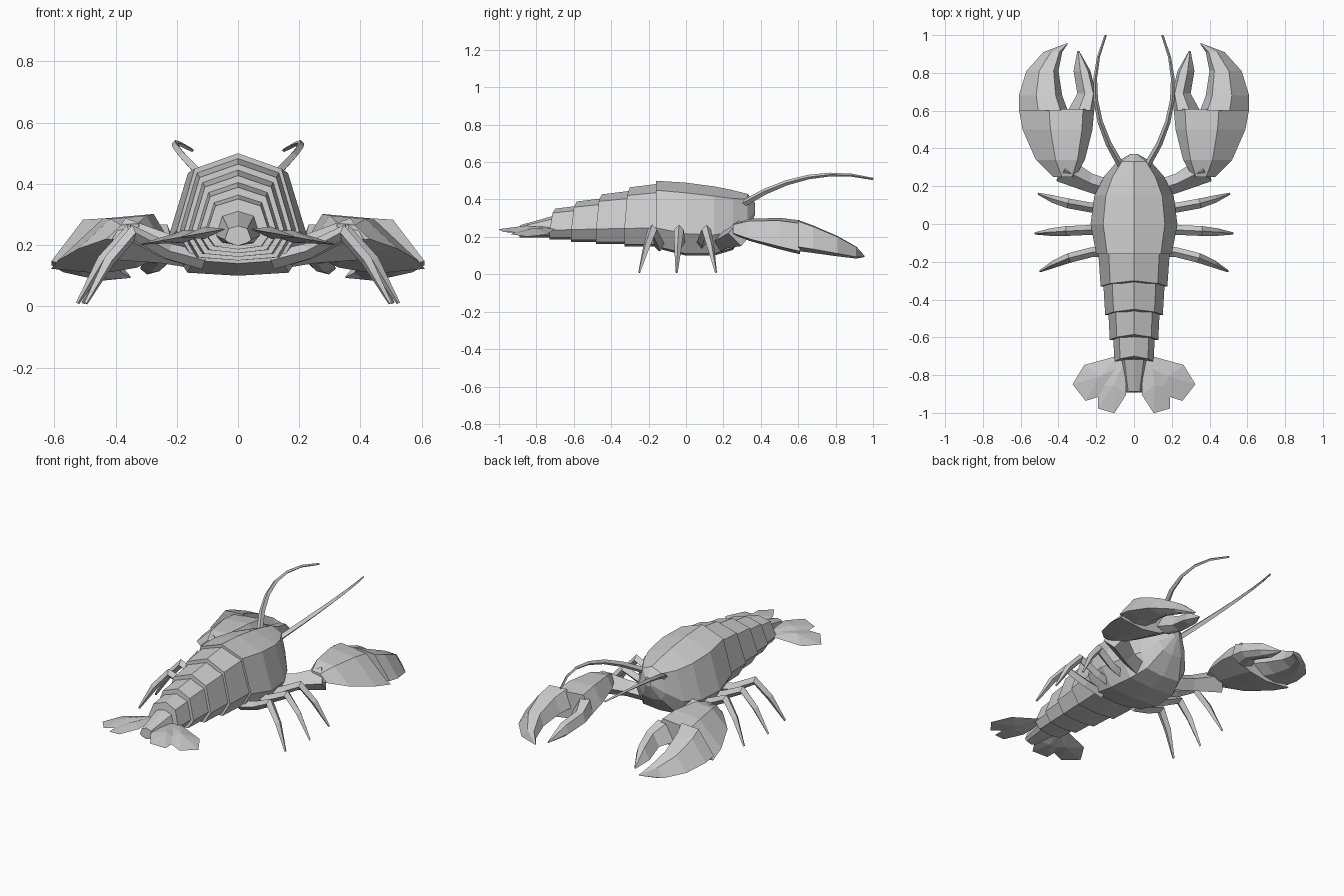
import bpy, bmesh
from math import cos, sin, radians
from mathutils import Vector

starter = bpy.data.objects.get("Cube")
if starter:
    bpy.data.objects.remove(starter)

shell = bpy.data.materials.new("shell_grey")
shell.use_nodes = True
shell.diffuse_color = (0.6, 0.6, 0.6, 1)
shader = shell.node_tree.nodes["Principled BSDF"]
shader.inputs["Base Color"].default_value = shell.diffuse_color


def finish(name, bm):
    """Turn a bmesh into a named, flat shaded object."""
    bmesh.ops.recalc_face_normals(bm, faces=bm.faces)
    mesh = bpy.data.meshes.new(name)
    bm.to_mesh(mesh)
    bm.free()
    mesh.materials.append(shell)
    part = bpy.data.objects.new(name, mesh)
    bpy.context.scene.collection.objects.link(part)


def loft(name, rings, side=1):
    """Skin a list of equal rings and cap both ends; side mirrors in x."""
    bm = bmesh.new()
    loops = [[bm.verts.new((x * side, y, z)) for x, y, z in ring] for ring in rings]
    for near, far in zip(loops, loops[1:]):
        for i in range(len(near)):
            bm.faces.new((near[i - 1], near[i], far[i], far[i - 1]))
    bm.faces.new(loops[0])
    bm.faces.new(loops[-1])
    finish(name, bm)


def body_ring(y, width, top, bottom, sweep=0):
    """Ridged body section: ridge, shoulders, flanks and belly."""
    height = top - bottom
    half = [
        (width * 0.71, y - sweep / 2, top - height * 0.14),
        (width, y - sweep, bottom + height * 0.3),
        (width * 0.72, y - sweep, bottom + 0.01),
    ]
    mirrored = [(-x, depth, z) for x, depth, z in reversed(half)]
    return [(0, y, top)] + half + [(0, y - sweep, bottom)] + mirrored


def claw_ring(y, inner, outer, plump):
    """Six-sided claw section whose rim sinks towards the tip and outwards."""
    width = outer - inner
    rim = 0.25 - 0.17 * y * y
    drop = 0.16 * width
    depth = -plump / 3

    def point(across, lift):
        return inner + width * across, y, rim - drop * across + lift * width

    return [point(0, 0), point(0.15, plump * 0.9), point(0.6, plump),
            point(1, 0), point(0.6, depth), point(0.3, depth)]


def claw_part(name, sections, plump, side):
    loft(name, [claw_ring(*section, plump) for section in sections], side)


def limb(name, path, radii, side):
    """Tapered four-sided limb along a path."""
    rings = []
    for i, (centre, radius) in enumerate(zip(path, radii)):
        ahead = path[min(i + 1, len(path) - 1)]
        behind = path[max(i - 1, 0)]
        along = (Vector(ahead) - Vector(behind)).normalized()
        across = along.cross(Vector((0, 0, 1))).normalized() * radius
        upward = across.cross(along)
        middle = Vector(centre)
        rings.append([middle + across, middle + upward, middle - across, middle - upward])
    loft(name, rings, side)


def tail_lobe(name, angle, length, breadth, side):
    """Flared blade spreading from the tail root, with a raised crest."""
    bm = bmesh.new()
    c, s = cos(radians(angle)), sin(radians(angle))

    def place(along, across, lift=0):
        along, across = along * length, across * length * breadth
        x = 0.07 + along * c + across * s
        y = -0.72 - along * s + across * c
        return bm.verts.new((x * side, y, 0.26 - 0.18 * x + lift))

    edge = [(0, 0.1), (0.6, 0.35), (1, 0.2)]
    rim = [place(a, b) for a, b in edge] + [place(a, -b) for a, b in reversed(edge)]
    crest, keel = place(0.5, 0, 0.02), place(0.5, 0, -0.02)
    for i, corner in enumerate(rim):
        bm.faces.new((rim[i - 1], corner, crest))
        bm.faces.new((corner, rim[i - 1], keel))
    finish(name, bm)


# Carapace: y, half width, top and bottom
carapace = [
    (-0.16, 0.2, 0.5, 0.14),
    (0, 0.23, 0.49, 0.1),
    (0.15, 0.21, 0.47, 0.1),
    (0.25, 0.16, 0.45, 0.13),
    (0.33, 0.09, 0.43, 0.23),
    (0.37, 0.02, 0.38, 0.32),
]
loft("carapace", [body_ring(*section) for section in carapace])

# Overlapping tail segments, each shorter, smaller and lower than the last
for n in range(5):
    telson = n == 4
    front = -0.14 - 0.16 * n + 0.009 * n * n
    rear = front - (0.25 if telson else 0.16)
    width = 0.19 - 0.026 * n
    top = 0.485 - 0.038 * n
    bottom = 0.15 + 0.012 * n
    rear_width = width * (0.5 if telson else 0.93)
    rear_top = top - (0.07 if telson else 0.02)
    loft("telson" if telson else f"tail_segment_{n + 1}", [
        body_ring(front, width, top, bottom),
        body_ring(rear, rear_width, rear_top, bottom, sweep=0.005 if telson else 0.03)])

for side, tag in ((1, "left"), (-1, "right")):
    # Tail fan
    tail_lobe(f"{tag}_outer_tail_lobe", 38, 0.28, 1, side)
    tail_lobe(f"{tag}_inner_tail_lobe", 74, 0.28, 0.8, side)

    # Claw arm, palm and two fingers: y, inner x and outer x
    arm = [(0.12, 0.18, 0.17), (0.24, 0.22, 0.19), (0.38, 0.29, 0.22)]
    limb(f"{tag}_claw_arm", arm, (0.05, 0.05, 0.07), side)
    claw_part(f"{tag}_claw_palm", [
        (0.25, 0.31, 0.43), (0.34, 0.26, 0.52), (0.5, 0.22, 0.59), (0.61, 0.21, 0.61)],
        0.31, side)
    claw_part(f"{tag}_claw_finger", [
        (0.6, 0.35, 0.61), (0.68, 0.38, 0.61), (0.81, 0.4, 0.57),
        (0.91, 0.38, 0.48), (0.955, 0.35, 0.36)], 0.46, side)
    claw_part(f"{tag}_claw_thumb", [
        (0.6, 0.21, 0.35), (0.69, 0.2, 0.3), (0.81, 0.23, 0.32), (0.915, 0.29, 0.3)],
        0.65, side)

    # Walking legs share one arched profile and differ in sweep
    for name, hip, sweep in (("front", 0.08, 0.08), ("middle", -0.03, -0.02), ("rear", -0.14, -0.11)):
        reach = 0.42 - abs(sweep) * 0.3
        arch = zip((0, 0.3, 0.6, 0.8, 1), (0.15, 0.18, 0.24, 0.15, 0.01))
        path = [(0.11 + reach * t, hip + sweep * t * t, z) for t, z in arch]
        limb(f"{tag}_{name}_leg", path, (0.03, 0.026, 0.026, 0.02, 0.006), side)

    # Antenna: a parabola rising forwards
    steps = [i / 6 for i in range(7)]
    curve = [(0.07 + 0.45 * t - 0.37 * t * t,
              0.31 + 0.69 * t,
              0.38 + 0.43 * t - 0.3 * t * t) for t in steps]
    limb(f"{tag}_antenna", curve, [0.018 - 0.012 * t for t in steps], side)
